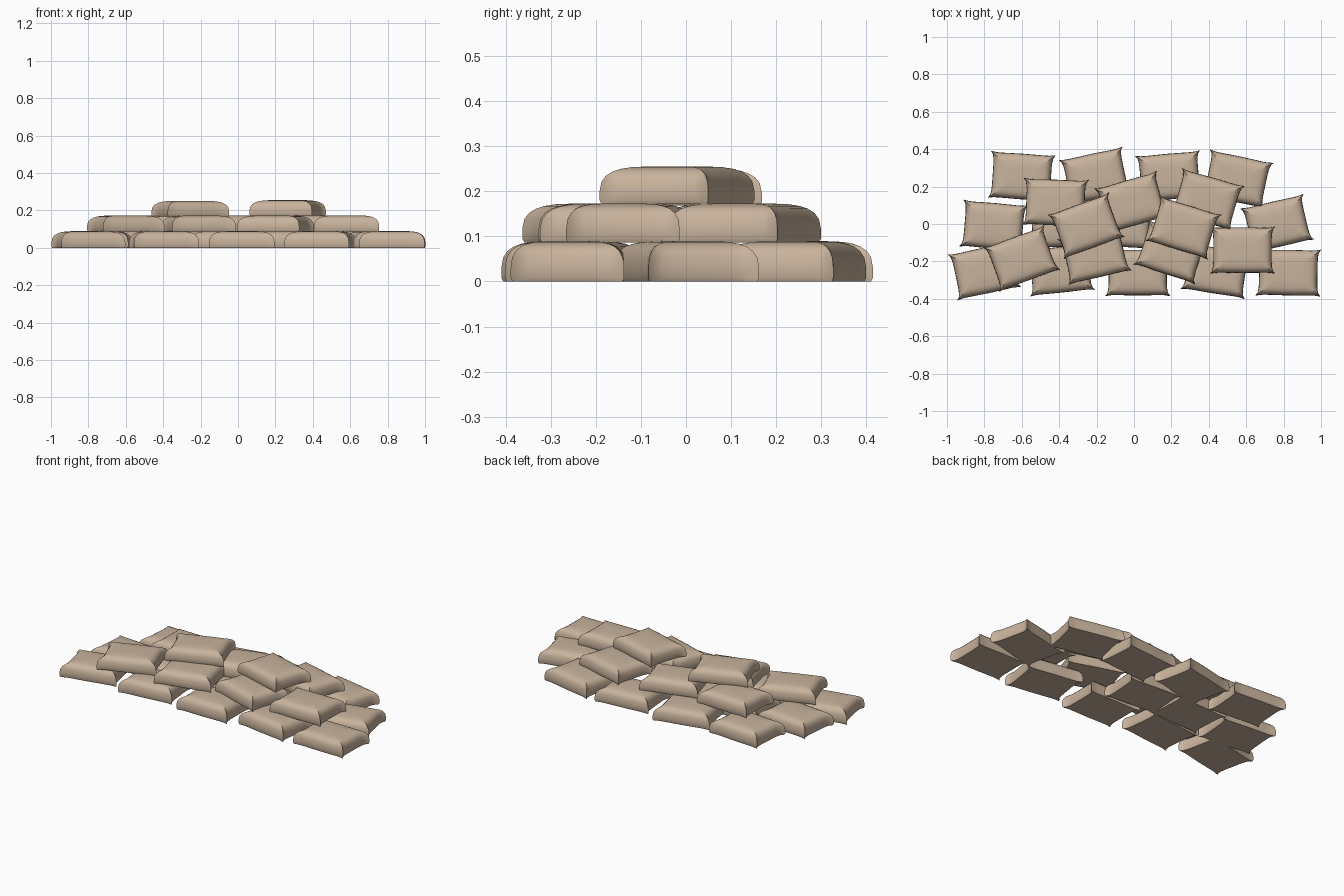
import bpy, math

if "Cube" in bpy.data.objects:
    bpy.data.objects.remove(bpy.data.objects["Cube"])

canvas = bpy.data.materials.new("tan canvas")
canvas.diffuse_color = (0.58, 0.45, 0.335, 1)
canvas.use_nodes = True
canvas.node_tree.nodes["Principled BSDF"].inputs["Base Color"].default_value = canvas.diffuse_color

# Quarter outline of a bag: body x, y and the pinched-corner offset
QUARTER = [(.156, 0, 0, 0), (.156, .06, 0, 0), (.156, .09, .002, 0),
           (.154, .106, .009, .004), (.150, .114, .025, .012),
           (.138, .118, .006, .003), (.12, .120, 0, 0), (.07, .121, 0, 0),
           (0, .122, 0, 0)]
# Rings: height, inset, strength of the corner ears
RINGS = [(0, .004, 1), (.008, 0, 1), (.030, 0, 1), (.052, .002, .9),
         (.066, .008, .75), (.076, .017, .5), (.082, .028, .25),
         (.086, .045, 0), (.088, .085, 0)]


def ring(z, inset, ear):
    q = []
    for x, y, ex, ey in QUARTER:
        q.append((x * (1 - inset / .156) + ex * ear,
                  y * (1 - inset / .122) + ey * ear))
    half = q + [(-x, y) for x, y in reversed(q[:-1])]
    full = half + [(-x, -y) for x, y in half[1:-1]]
    return [(x, y, z) for x, y in full]


def bag_mesh():
    verts, faces = [], []
    for r in RINGS:
        verts += ring(*r)
    n = len(verts) // len(RINGS)
    for k in range(len(RINGS) - 1):
        for i in range(n):
            j = (i + 1) % n
            faces.append((k*n + i, k*n + j, k*n + n + j, k*n + n + i))
    faces.append(tuple(reversed(range(n))))
    faces.append(tuple(range(len(verts) - n, len(verts))))
    me = bpy.data.meshes.new("sandbag")
    me.from_pydata(verts, [], faces)
    me.materials.append(canvas)
    me.update()
    return me


# x, y, turn in degrees for every bag, layer by layer
BOTTOM = [(-.60, .254, -4), (-.205, .255, 12), (.19, .254, 5), (.55, .24, -12),
          (-.75, -.01, -5), (-.39, 0, 3), (-.07, 0, -4), (.765, 0, 13),
          (-.80, -.25, 12), (-.395, -.245, 6), (.02, -.26, 0),
          (.44, -.25, -9), (.825, -.26, -1)]
MIDDLE = [(-.42, .115, -2), (-.01, .115, 16), (.39, .13, -16),
          (-.60, -.185, 20), (-.21, -.165, 13), (.20, -.15, -18),
          (.58, -.14, 0)]
TOP = [(-.255, -.01, 20), (.265, -.02, -17)]

mesh = bag_mesh()
first = None
for name, z, scale, bags in (("bottom_sandbag", 0, 1.02, BOTTOM),
                             ("middle_sandbag", .087, .98, MIDDLE),
                             ("top_sandbag", .168, .95, TOP)):
    for i, (x, y, a) in enumerate(bags):
        ob = bpy.data.objects.new(f"{name}_{i + 1}", mesh)
        lift = .004 if name == "top_sandbag" and i == 1 else 0
        ob.location = (x, y, z + lift)
        ob.rotation_euler = (0, 0, math.radians(a))
        ob.scale = (1, 1, scale)
        bpy.context.collection.objects.link(ob)
        first = first or ob

# Smooth cloth with a crisp bottom seam
first.select_set(True)
bpy.context.view_layer.objects.active = first
mesh.shade_smooth()
mesh.set_sharp_from_angle(angle=math.radians(40))
